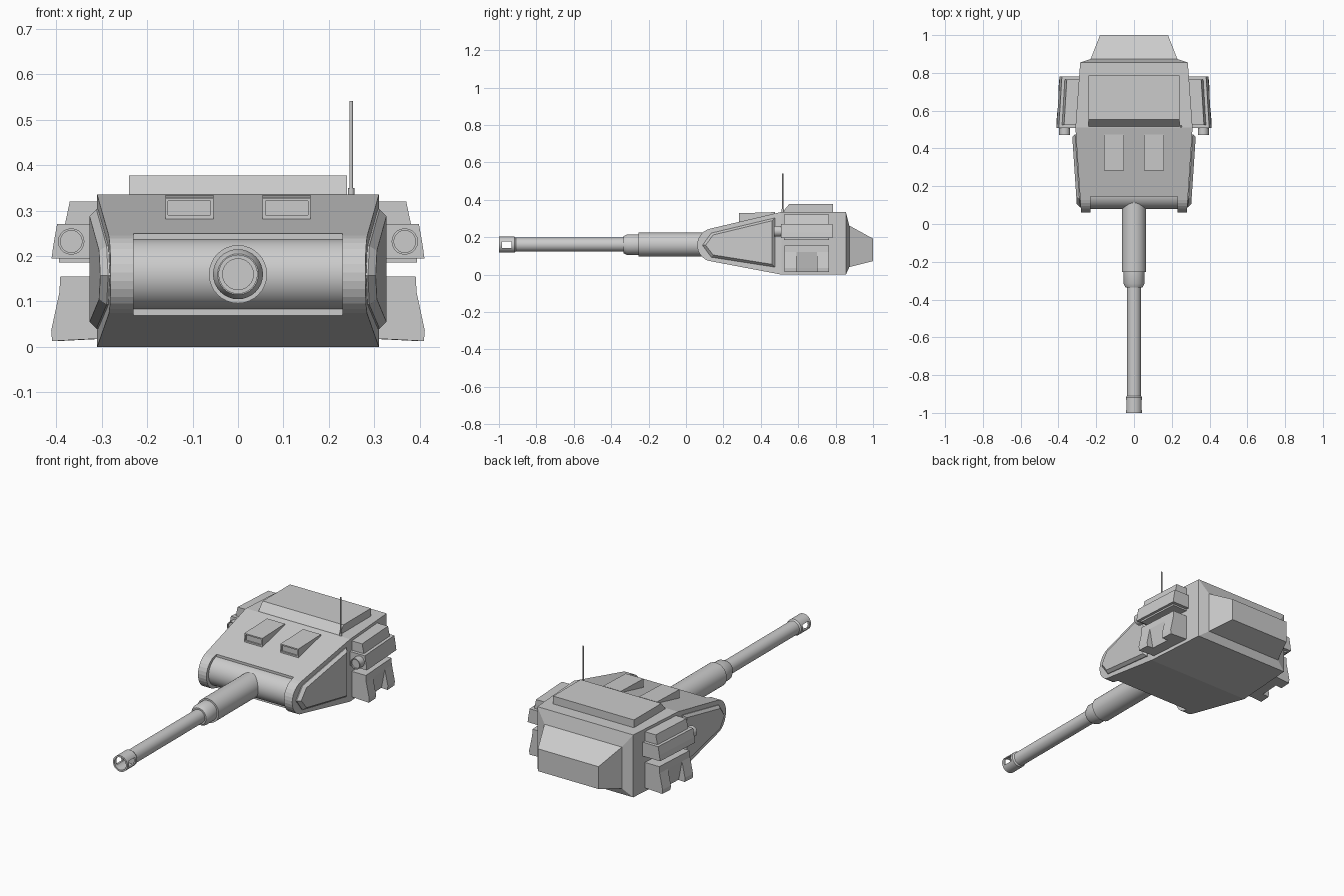
import bpy, bmesh, math

if "Cube" in bpy.data.objects:
    bpy.data.objects.remove(bpy.data.objects["Cube"])

AXIS_Z = 0.16


def loft(name, sections, mirror=False, smooth=False):
    """Bridge equal-length point loops and cap both ends."""
    bm = bmesh.new()
    loops = [[bm.verts.new(p) for p in s] for s in sections]
    n = len(loops[0])
    for a, b in zip(loops, loops[1:]):
        for i in range(n):
            j = (i + 1) % n
            bm.faces.new((a[i], a[j], b[j], b[i]))
    bm.faces.new(loops[0])
    bm.faces.new(loops[-1])
    bmesh.ops.remove_doubles(bm, verts=bm.verts, dist=1e-5)
    bmesh.ops.recalc_face_normals(bm, faces=bm.faces)
    me = bpy.data.meshes.new(name)
    bm.to_mesh(me)
    bm.free()
    ob = bpy.data.objects.new(name, me)
    bpy.context.collection.objects.link(ob)
    bpy.ops.object.select_all(action='DESELECT')
    ob.select_set(True)
    bpy.context.view_layer.objects.active = ob
    if mirror:
        ob.modifiers.new("mirror", 'MIRROR')
    if smooth:
        bpy.ops.object.shade_smooth_by_angle(angle=math.radians(35))
    return ob


def rect(y, hx, z0, z1, cx=0.0):
    return [(cx - hx, y, z0), (cx + hx, y, z0), (cx + hx, y, z1), (cx - hx, y, z1)]


def ring(y, r, x=0.0, z=AXIS_Z, n=32):
    return [(x + r * math.cos(2 * math.pi * i / n), y, z + r * math.sin(2 * math.pi * i / n))
            for i in range(n)]


def cut(ob, cutter):
    cutter.hide_render = True
    m = ob.modifiers.new("cut", 'BOOLEAN')
    m.operation, m.solver, m.object = 'DIFFERENCE', 'EXACT', cutter
    bpy.ops.object.select_all(action='DESELECT')
    bpy.context.view_layer.objects.active = ob
    bpy.ops.object.modifier_apply(modifier=m.name)
    bpy.data.objects.remove(cutter, do_unlink=True)


def half_width(y):
    return 0.28 + 0.03 * (y - 0.06) / 0.45


# Turret front: wedge side profile with a round nose
nose = [(0.15 + 0.09 * math.cos(math.radians(a)), AXIS_Z - 0.002 + 0.09 * math.sin(math.radians(a)))
        for a in range(104, 260, 12)]
wedge = [(0.51, 0.335)] + nose + [(0.51, 0.0)]
front = loft("turret_front", [[(s * half_width(y), y, z) for y, z in wedge] for s in (-1, 1)])
cut(front, loft("recess_cutter", [rect(-0.1, 0.23, -0.1, 0.5), rect(0.145, 0.23, -0.1, 0.5)]))

# Turret rear with stepped tapering bustle
loft("turret_rear", [rect(0.51, 0.31, 0, 0.335), rect(0.855, 0.285, 0, 0.335),
                     rect(0.873, 0.23, 0.04, 0.262), rect(1.0, 0.18, 0.072, 0.192)])

# Rotating mantlet drum between the nose ears
drum = [(0.156 + 0.077 * math.cos(math.pi * i / 20), AXIS_Z + 0.077 * math.sin(math.pi * i / 20))
        for i in range(40)]
loft("mantlet_drum", [[(x, y, z) for y, z in drum] for x in (-0.231, 0.231)], smooth=True)

# Gun barrel with sleeve, collar and hollow slotted muzzle
steps = [(-0.91, 0.034), (-1.0, 0.034), (-1.0, 0.043), (-0.918, 0.043), (-0.91, 0.037),
         (-0.335, 0.037), (-0.335, 0.045), (-0.315, 0.055), (-0.255, 0.055),
         (-0.255, 0.064), (0.14, 0.064)]
barrel = loft("gun_barrel", [ring(y, r) for y, r in steps])
cut(barrel, loft("muzzle_cutter", [rect(-0.985, 0.1, 0.142, 0.178), rect(-0.932, 0.1, 0.142, 0.178)]))
barrel.select_set(True)
bpy.ops.object.shade_smooth_by_angle(angle=math.radians(35))

# Raised armour panels on the cheeks
inner = [(0.105, 0.157), (0.145, 0.212), (0.46, 0.288), (0.46, 0.055), (0.145, 0.105)]
outer = [(0.088, 0.157), (0.135, 0.222), (0.475, 0.303), (0.475, 0.04), (0.135, 0.093)]
loft("cheek_armour", [[(half_width(y) + d, y, z) for y, z in p]
                      for p, d in ((outer, -0.005), (outer, 0.004), (inner, 0.02))], mirror=True)

# Raised roof block with sloped front
loft("roof_block", [[(x, 0.512, 0.33), (x, 0.552, 0.377), (x, 0.785, 0.377), (x, 0.785, 0.33)]
                    for x in (-0.24, 0.24)])

# Wedge sight housings with recessed front windows
sight = loft("sight_housing", [[(x, 0.283, 0.27), (x, 0.283, 0.328), (x, 0.475, 0.334), (x, 0.475, 0.3)]
                               for x in (0.054, 0.16)])
cut(sight, loft("sight_cutter", [rect(0.2, 0.047, 0.29, 0.321, 0.107), rect(0.291, 0.047, 0.29, 0.321, 0.107)]))
sight.modifiers.new("mirror", 'MIRROR')


# Side stowage boxes, skewed to follow the tapering hull side
def skew(profile, y):
    return [(x - 0.06 * (y - 0.51), y, z) for x, z in profile]


def side_box(name, profile, y0, y1):
    loft(name, [skew(profile, y0), skew(profile, y1)], mirror=True)


side_box("upper_side_box", [(0.27, 0.268), (0.382, 0.268), (0.371, 0.32), (0.27, 0.32)], 0.525, 0.765)
side_box("middle_side_box", [(0.27, 0.195), (0.41, 0.195), (0.406, 0.225), (0.398, 0.27), (0.27, 0.27)],
         0.508, 0.782)
side_box("side_bracket", [(0.27, 0.186), (0.395, 0.186), (0.395, 0.197), (0.27, 0.197)], 0.525, 0.765)

# Lower flared box with a wedge notch in its middle
flare = [(0.27, 0.155), (0.392, 0.155), (0.394, 0.12), (0.412, 0.036), (0.41, 0.013), (0.27, 0.02)]
notch = flare[:3] + [(0.378, 0.036), (0.373, 0.015), (0.27, 0.02)]
loft("lower_side_box", [skew(p, y) for p, y in ((flare, 0.527), (flare, 0.59), (notch, 0.59),
                                                (notch, 0.70), (flare, 0.70), (flare, 0.765))], mirror=True)

# Round lamps with recessed faces on the middle boxes
lamp = [(0.52, 0.029), (0.47, 0.029), (0.47, 0.024), (0.478, 0.024)]
loft("side_lamp", [ring(y, r, 0.367, 0.232, 20) for y, r in lamp], mirror=True, smooth=True)


# Antenna
def flat_ring(z, r):
    return [(0.249 + r * math.cos(math.pi * i / 6), 0.517 + r * math.sin(math.pi * i / 6), z)
            for i in range(12)]


loft("antenna", [flat_ring(z, r) for z, r in ((0.325, 0.007), (0.35, 0.007), (0.35, 0.004), (0.541, 0.004))],
     smooth=True)
